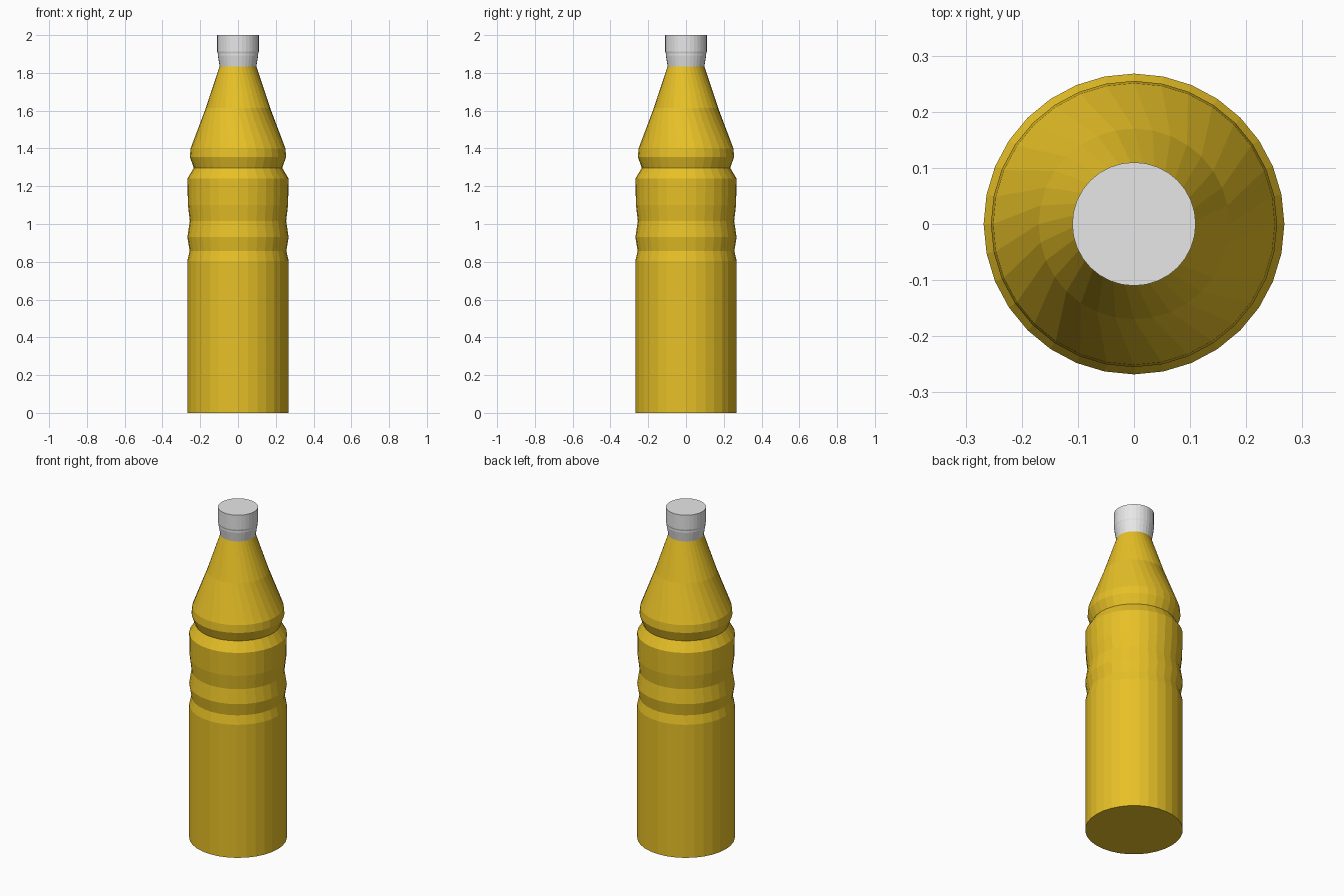
import bpy, bmesh, math

if "Cube" in bpy.data.objects:
    bpy.data.objects.remove(bpy.data.objects["Cube"])

SIDES = 32


def material(name, rgb):
    m = bpy.data.materials.new(name)
    m.diffuse_color = (*rgb, 1)
    m.use_nodes = True
    m.node_tree.nodes["Principled BSDF"].inputs["Base Color"].default_value = m.diffuse_color
    return m


def lathe(name, profile, mat):
    """Revolve (radius, z, twist in degrees) rings into a capped solid."""
    bm = bmesh.new()
    rings = []
    for r, z, twist in profile:
        ring = []
        for i in range(SIDES):
            a = math.tau * i / SIDES + math.radians(twist)
            ring.append(bm.verts.new((r * math.cos(a), r * math.sin(a), z)))
        rings.append(ring)
    for lo, hi in zip(rings, rings[1:]):
        for i in range(SIDES):
            j = (i + 1) % SIDES
            bm.faces.new((lo[i], lo[j], hi[j], hi[i]))
    bm.faces.new(rings[0][::-1])
    bm.faces.new(rings[-1])
    mesh = bpy.data.meshes.new(name)
    bm.to_mesh(mesh)
    bm.free()
    mesh.materials.append(mat)
    ob = bpy.data.objects.new(name, mesh)
    bpy.context.collection.objects.link(ob)
    return ob


yellow = material("golden yellow", (0.80, 0.53, 0.02))
grey = material("light grey", (0.80, 0.80, 0.80))

# bottle: straight base, two grip grooves, deep groove, slightly twisted shoulder
lathe("bottle_body", [
    (0.268, 0.0, 0), (0.268, 0.805, 0), (0.256, 0.857, 0), (0.268, 0.93, 0),
    (0.255, 1.015, 0), (0.265, 1.10, 0), (0.268, 1.24, 0), (0.234, 1.297, 0),
    (0.255, 1.355, 0), (0.251, 1.40, 0), (0.170, 1.615, -11.25),
    (0.097, 1.835, -22.5)], yellow)

# cap with flared collar
lathe("cap", [
    (0.097, 1.835, 0), (0.107, 1.892, 0), (0.107, 1.902, 0),
    (0.110, 1.912, 0), (0.110, 2.0, 0)], grey)
